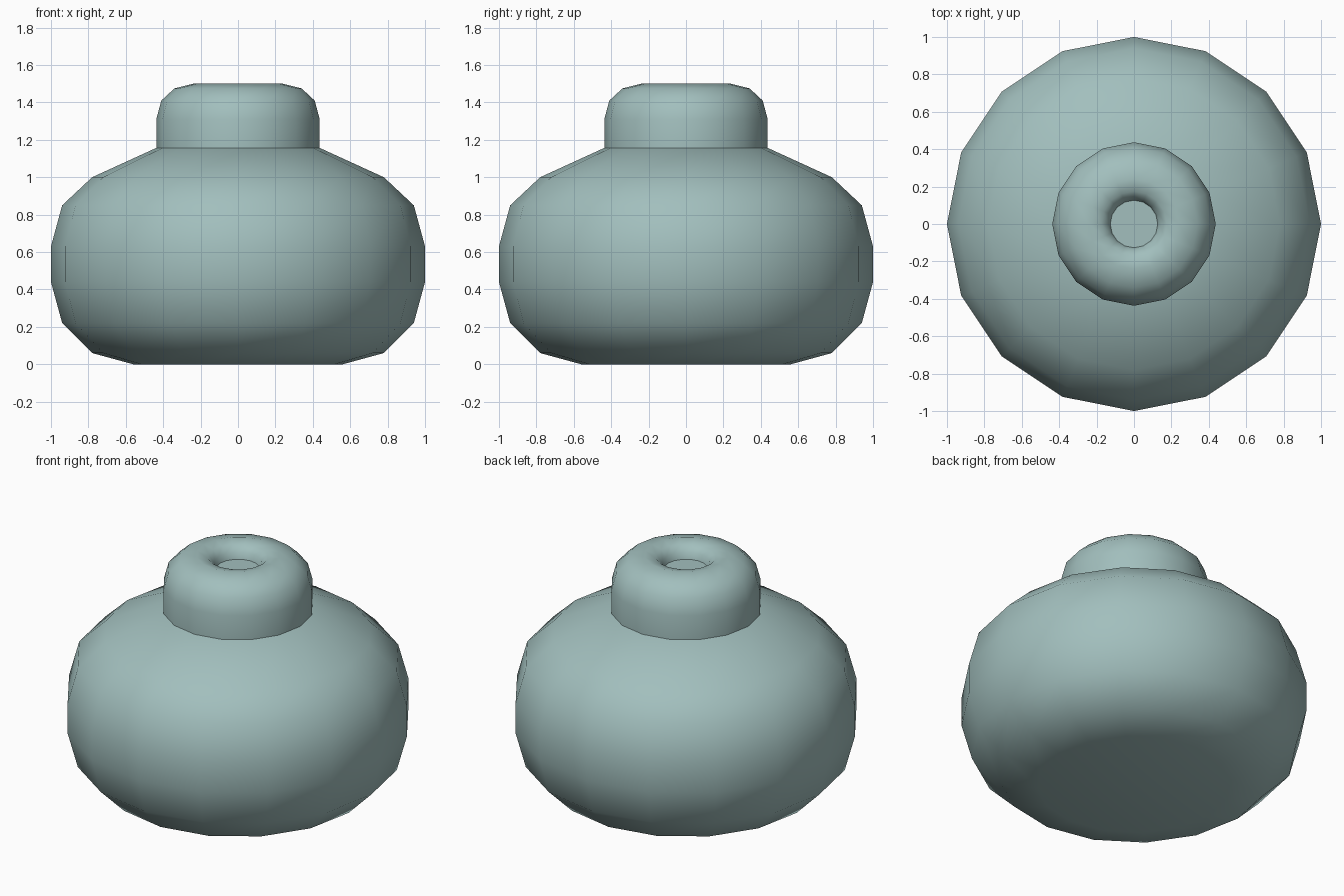
import bpy
import bmesh
import math

cube = bpy.data.objects.get("Cube")
if cube:
    bpy.data.objects.remove(cube, do_unlink=True)

SIDES = 16

glaze = bpy.data.materials.new("pale teal")
glaze.use_nodes = True
color = (0.36, 0.52, 0.51, 1.0)
glaze.diffuse_color = color
glaze.node_tree.nodes["Principled BSDF"].inputs["Base Color"].default_value = color


def lathe(name, profile):
    """Turn a (radius, height) profile around the z axis."""
    bm = bmesh.new()
    verts = [bm.verts.new((r, 0, z)) for r, z in profile]
    edges = [bm.edges.new(pair) for pair in zip(verts, verts[1:])]
    bmesh.ops.spin(bm, geom=verts + edges, cent=(0, 0, 0), axis=(0, 0, 1),
                   angle=math.tau, steps=SIDES)
    bmesh.ops.remove_doubles(bm, verts=bm.verts[:], dist=0.0005)
    bmesh.ops.holes_fill(bm, edges=[e for e in bm.edges if e.is_boundary], sides=0)
    bmesh.ops.recalc_face_normals(bm, faces=bm.faces[:])
    mesh = bpy.data.meshes.new(name)
    bm.to_mesh(mesh)
    bm.free()
    mesh.materials.append(glaze)
    obj = bpy.data.objects.new(name, mesh)
    bpy.context.collection.objects.link(obj)
    bpy.ops.object.select_all(action="DESELECT")
    obj.select_set(True)
    bpy.context.view_layer.objects.active = obj
    bpy.ops.object.shade_smooth_by_angle(angle=math.radians(50))
    return obj


# Squat rounded body with a flat base and sloping shoulder
lathe("body", [(0.56, 0), (0.78, 0.06), (0.94, 0.22), (1, 0.44), (1, 0.63),
               (0.94, 0.85), (0.78, 1.0), (0.43, 1.16)])

# Collar with a rolled rim dipping into a shallow central hollow
lathe("collar", [(0.437, 1.155), (0.437, 1.31), (0.41, 1.41), (0.34, 1.475),
                 (0.24, 1.5), (0.175, 1.485), (0.138, 1.45), (0.127, 1.41)])
